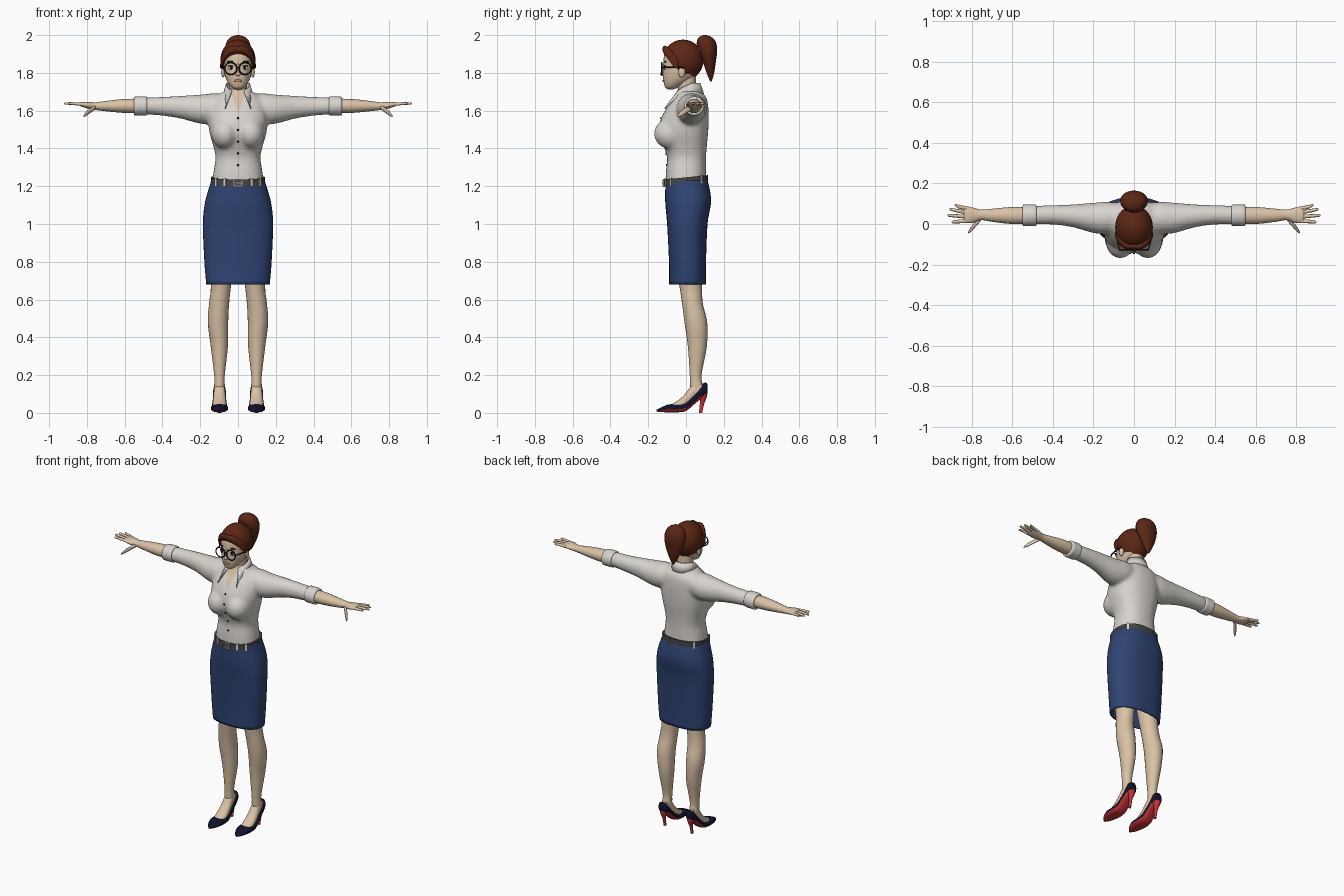
import bpy, bmesh
from math import cos, sin, pi, radians, copysign
from mathutils import Matrix, Vector

cube = bpy.data.objects.get("Cube")
if cube:
    bpy.data.objects.remove(cube, do_unlink=True)

SIDES = ((1, "left_"), (-1, "right_"))


def material(name, *rgb):
    mat = bpy.data.materials.new(name)
    mat.use_nodes = True
    mat.diffuse_color = (*rgb, 1)
    mat.node_tree.nodes["Principled BSDF"].inputs["Base Color"].default_value = (*rgb, 1)
    return mat


skin = material("skin", .70, .54, .38)
white = material("shirt white", .68, .65, .61)
blue = material("skirt blue", .028, .058, .17)
brown = material("hair brown", .105, .02, .007)
navy = material("shoe navy", .005, .006, .025)
red = material("sole red", .6, .035, .04)
grey = material("belt grey", .065, .06, .058)
black = material("black", .008, .008, .01)
rose = material("lip rose", .5, .26, .19)
silver = material("buckle silver", .35, .35, .36)


def finish(name, bm, *mats):
    bmesh.ops.recalc_face_normals(bm, faces=bm.faces)
    mesh = bpy.data.meshes.new(name)
    bm.to_mesh(mesh)
    bm.free()
    obj = bpy.data.objects.new(name, mesh)
    bpy.context.collection.objects.link(obj)
    for mat in mats:
        mesh.materials.append(mat)
    return obj


def oval(angle, power):
    c, s = cos(angle), sin(angle)
    return copysign(abs(c) ** (2 / power), c), copysign(abs(s) ** (2 / power), s)


def smooth_rows(rows, steps):
    """Catmull-Rom curve through the cross-sections."""
    rows = [Vector(r) for r in rows]
    pad = [rows[0], *rows, rows[-1]]
    out = []
    for a, b, c, d in zip(pad, pad[1:], pad[2:], pad[3:]):
        for i in range(steps):
            t = i / steps
            out.append((2 * b + (c - a) * t + (2 * a - 5 * b + 4 * c - d) * t * t
                        + (3 * b - a - 3 * c + d) * t ** 3) / 2)
    return out + [rows[-1]]


def add_loft(bm, axis, rows, side=1, n=24, power=2, steps=4, caps=True):
    """Rows hold: place on axis, two centre values, two half widths."""
    rings = []
    for t, cu, cv, ru, rv in smooth_rows(rows, steps):
        ring = []
        for i in range(n):
            c, s = oval(2 * pi * i / n, power)
            p = [cu + ru * c, cv + rv * s]
            p.insert("xyz".index(axis), t)
            ring.append(bm.verts.new((p[0] * side, p[1], p[2])))
        rings.append(ring)
    for a, b in zip(rings, rings[1:]):
        for i in range(n):
            bm.faces.new((a[i], a[i - 1], b[i - 1], b[i]))
    if caps:
        bm.faces.new(rings[0])
        bm.faces.new(rings[-1])


def loft(name, mat, axis, rows, **options):
    bm = bmesh.new()
    add_loft(bm, axis, rows, **options)
    return finish(name, bm, mat)


def add_ball(bm, loc, radii, n=24):
    bmesh.ops.create_uvsphere(bm, u_segments=n, v_segments=n * 2 // 3, radius=1,
                              matrix=Matrix.Translation(loc) @ Matrix.Diagonal((*radii, 1)))


def ball(name, mat, loc, radii, n=16):
    bm = bmesh.new()
    add_ball(bm, loc, radii, n)
    return finish(name, bm, mat)


def box(name, mat, loc, size, turn=0):
    bm = bmesh.new()
    bmesh.ops.create_cube(bm, size=1, matrix=Matrix.Translation(loc)
                          @ Matrix.Rotation(turn, 4, "Z") @ Matrix.Diagonal((*size, 1)))
    return finish(name, bm, mat)


def ring(name, mat, loc, radius, thick, tilt):
    bpy.ops.mesh.primitive_torus_add(major_radius=radius, minor_radius=thick, location=loc,
                                     rotation=(tilt, 0, 0), major_segments=28, minor_segments=8)
    obj = bpy.context.object
    obj.name = name
    obj.data.materials.append(mat)


def front_y(obj, x, z):
    hit, point, _, _ = obj.ray_cast((x, -1, z), (0, 1, 0))
    return point.y if hit else 0


# Shirt: body, bust and sleeves fused into one smooth skin
bm = bmesh.new()
add_loft(bm, "z", [(1.21, 0, 0, .137, .109), (1.28, 0, 0, .129, .106), (1.35, 0, .003, .119, .103),
                   (1.41, 0, -.004, .13, .114), (1.48, 0, -.013, .15, .13),
                   (1.55, 0, -.008, .157, .128), (1.62, 0, .009, .15, .109),
                   (1.67, 0, .022, .125, .085), (1.705, 0, .014, .07, .06),
                   (1.72, 0, .01, .05, .05)], n=40, power=2.3)
for side, _ in SIDES:
    add_ball(bm, (side * .068, -.075, 1.478), (.073, .095, .083))
    add_loft(bm, "x", [(.06, .03, 1.62, .07, .065), (.13, .03, 1.612, .08, .08),
                       (.2, .03, 1.608, .075, .077), (.3, .04, 1.618, .057, .061),
                       (.4, .045, 1.623, .048, .05), (.5, .043, 1.625, .046, .045)], side=side)
shirt = finish("shirt", bm, white, skin)
fuse = shirt.modifiers.new("fuse", "REMESH")
fuse.mode, fuse.voxel_size = "VOXEL", .01
soften = shirt.modifiers.new("soften", "SMOOTH")
soften.factor, soften.iterations = .5, 8
graph = bpy.context.evaluated_depsgraph_get()
bm = bmesh.new()
bm.from_object(shirt, graph)
shirt.modifiers.clear()

# Open neckline cut as a V
for side, _ in SIDES:
    faces = [f for f in bm.faces if f.calc_center_median().y < 0 and f.calc_center_median().z > 1.55]
    geom = list({v for f in faces for v in f.verts}) + list({e for f in faces for e in f.edges}) + faces
    bmesh.ops.bisect_plane(bm, geom=geom, plane_co=(0, 0, 1.58), plane_no=(side, 0, -.33))
for f in bm.faces:
    c = f.calc_center_median()
    f.material_index = int(c.y < 0 and abs(c.x) < .33 * (c.z - 1.58))
bm.to_mesh(shirt.data)
bm.free()
bpy.context.view_layer.update()
for i in range(5):
    z = 1.56 - i * .062
    ball("button", black, (0, front_y(shirt, 0, z), z), (.006, .005, .006), 10)

# Collar with pointed front ends
bm = bmesh.new()
pairs = []
for i in range(33):
    a = radians(-150 + 300 * i / 32)
    f = max(0, (abs(a) - 1.3) / (radians(150) - 1.3))
    top = Vector((.061 * sin(a), .012 + .061 * cos(a), 1.745 - .04 * f))
    low = Vector((.076 * sin(a), .014 + .078 * cos(a), 1.688))
    low = low.lerp(Vector((copysign(.068, a), -.112, 1.61)), f * f)
    pairs.append((bm.verts.new(top), bm.verts.new(low)))
for a, b in zip(pairs, pairs[1:]):
    bm.faces.new((a[0], a[1], b[1], b[0]))
solid = finish("collar", bm, white).modifiers.new("cloth", "SOLIDIFY")
solid.thickness, solid.offset = .008, 0

# Skirt and belt
skirt = loft("skirt", blue, "z", [
    (.68, 0, .008, .168, .097), (.8, 0, .008, .178, .098), (1, 0, .007, .186, .107),
    (1.1, 0, .011, .177, .12), (1.16, 0, .01, .163, .12), (1.235, 0, .002, .14, .111)],
    n=48, power=2.4, caps=False)
solid = skirt.modifiers.new("cloth", "SOLIDIFY")
solid.thickness, solid.offset = .008, -1
belt = loft("belt", grey, "z", [(z, 0, 0, .142, .116) for z in (1.212, 1.247)], n=48, power=2.4, steps=1)
for v in belt.data.vertices:
    v.co.z += .1 * v.co.y
for angle in (40, 140, 220, 245, 295, 320):
    c, s = oval(radians(angle), 2.4)
    box("belt_loop", white, (.143 * c, .117 * s, 1.23 + .011 * s), (.006, .012, .044), radians(angle))
box("buckle", silver, (0, -.118, 1.218), (.05, .008, .042))
box("buckle_inner", grey, (0, -.121, 1.218), (.036, .006, .028))
box("buckle_pin", silver, (.004, -.124, 1.218), (.03, .005, .005))

for side, tag in SIDES:
    # Rolled cuff, forearm and hand
    loft(tag + "cuff", white, "x", [(.482, .043, 1.625, .042, .042), (.485, .043, 1.625, .052, .05),
                                    (.515, .043, 1.625, .053, .051), (.547, .043, 1.624, .052, .049),
                                    (.551, .043, 1.624, .035, .035)], side=side, steps=3)
    bm = bmesh.new()
    add_loft(bm, "x", [(.5, .043, 1.625, .04, .038), (.6, .042, 1.625, .042, .037),
                       (.7, .043, 1.624, .032, .027), (.755, .045, 1.624, .026, .02),
                       (.795, .043, 1.629, .038, .018), (.83, .045, 1.634, .039, .012),
                       (.84, .045, 1.635, .03, .006)], side=side)
    for base, tip, reach in ((.076, .094, .885), (.056, .072, .91), (.035, .043, .92), (.015, .01, .9)):
        mid = (base + tip) / 2
        add_loft(bm, "x", [(.815, base, 1.632, .01, .009), (.865, mid, 1.637, .009, .008),
                           (reach - .006, tip, 1.638, .007, .006), (reach, tip, 1.638, .002, .002)],
                 side=side, n=10, steps=2)
    add_loft(bm, "x", [(.755, .028, 1.618, .012, .012), (.78, .002, 1.602, .014, .013),
                       (.805, -.027, 1.582, .012, .011), (.818, -.042, 1.57, .004, .004)],
             side=side, n=12)
    finish(tag + "forearm_and_hand", bm, skin)

    # Leg and foot
    bm = bmesh.new()
    add_loft(bm, "z", [(.85, .088, .01, .075, .075), (.68, .09, .024, .054, .06),
                       (.58, .1, .034, .053, .055), (.48, .106, .052, .054, .06),
                       (.35, .099, .06, .045, .05), (.2, .098, .051, .028, .031),
                       (.14, .098, .056, .028, .035), (.09, .098, .062, .024, .03)], side=side)
    add_loft(bm, "y", [(-.085, .098, .025, .028, .015), (-.04, .098, .042, .036, .026),
                       (0, .098, .068, .034, .038), (.04, .098, .11, .03, .05),
                       (.085, .098, .13, .025, .035)], side=side)
    finish(tag + "leg", bm, skin)

    # High heeled shoe with a coloured sole
    shoe = loft(tag + "shoe", navy, "y", [
        (-.156, .098, .012, .007, .005), (-.13, .098, .017, .028, .013), (-.09, .098, .024, .043, .021),
        (-.045, .098, .025, .046, .022), (0, .098, .034, .041, .024), (.05, .098, .078, .035, .027),
        (.09, .098, .118, .033, .036), (.108, .098, .128, .025, .031), (.115, .098, .13, .01, .018)],
        side=side, n=28, power=2.3)
    shoe.data.materials.append(red)
    for f in shoe.data.polygons:
        f.material_index = int(f.normal.z < -.45)
    loft(tag + "heel", red, "z", [(0, .098, .077, .008, .009), (.05, .098, .085, .01, .012),
                                  (.085, .098, .093, .02, .018), (.11, .098, .094, .025, .02)],
         side=side, n=14)

# Neck and head
loft("neck", skin, "z", [(1.64, 0, .014, .05, .05), (1.7, 0, .008, .048, .05),
                         (1.74, 0, .004, .047, .05), (1.79, 0, 0, .05, .053)])
head = loft("head", skin, "z", [
    (1.713, 0, -.08, .014, .014), (1.722, 0, -.076, .032, .033), (1.74, 0, -.064, .048, .052),
    (1.765, 0, -.046, .062, .074), (1.8, 0, -.03, .073, .092), (1.85, 0, -.02, .079, .1),
    (1.9, 0, -.015, .078, .098), (1.94, 0, -.01, .055, .068), (1.96, 0, -.01, .02, .025)], n=32, power=2.2)
bpy.context.view_layer.update()
ball("nose_bridge", skin, (0, -.116, 1.818), (.009, .012, .034))
ball("nose_tip", skin, (0, -.123, 1.794), (.013, .014, .011))
ball("lips", rose, (0, front_y(head, 0, 1.758), 1.758), (.022, .005, .007))

for side, tag in SIDES:
    # Face details and spectacles
    x = side * .036
    y = front_y(head, x, 1.825)
    ball(tag + "eye", white, (x, y, 1.826), (.017, .004, .009))
    ball(tag + "iris", black, (x, y - .003, 1.826), (.008, .003, .008))
    ball(tag + "lash", black, (x, y - .001, 1.836), (.019, .005, .003))
    ball(tag + "brow", black, (x, front_y(head, x, 1.86), 1.859), (.024, .005, .005))
    ball(tag + "ear", skin, (side * .079, -.022, 1.805), (.01, .018, .03))
    ring(tag + "lens_rim", black, (side * .038, -.128, 1.823), .032, .0035, pi / 2)
    loft(tag + "temple_bar", black, "y", [(-.128, .07, 1.83, .003, .004), (-.07, .085, 1.83, .003, .004),
                                         (-.01, .089, 1.828, .003, .004)], side=side, n=8)
    # Swept front lock
    loft(tag + "front_lock", brown, "x", [
        (-.01, -.111, 1.925, .01, .014), (.035, -.11, 1.922, .015, .021), (.07, -.085, 1.895, .018, .024),
        (.087, -.06, 1.86, .018, .026), (.094, -.05, 1.835, .006, .012)], side=side, n=16)
loft("spectacle_bridge", black, "x", [(x, -.13, 1.828, .003, .003) for x in (-.008, .008)], n=8, steps=1)

# Hair cap trimmed at the hairline
bm = bmesh.new()
add_ball(bm, (0, -.016, 1.867), (.093, .108, .109), 36)
bmesh.ops.bisect_plane(bm, geom=bm.verts[:] + bm.edges[:] + bm.faces[:], clear_inner=True,
                       plane_co=(0, -.11, 1.893), plane_no=(0, .118, .11))
solid = finish("hair_cap", bm, brown).modifiers.new("thickness", "SOLIDIFY")
solid.thickness, solid.offset = .008, -1

# Ponytail and tie
loft("ponytail", brown, "z", [
    (1.755, 0, .132, .005, .004), (1.8, 0, .129, .03, .02), (1.86, 0, .123, .056, .035),
    (1.92, 0, .114, .069, .051), (1.965, 0, .107, .06, .05), (1.99, 0, .102, .037, .032),
    (2, 0, .1, .008, .008)])
ring("hair_tie", grey, (0, .074, 1.93), .036, .009, radians(65))

bpy.ops.object.select_all(action="DESELECT")
for obj in bpy.context.scene.objects:
    if obj.type == "MESH":
        obj.select_set(True)
        bpy.context.view_layer.objects.active = obj
bpy.ops.object.shade_smooth_by_angle(angle=radians(50))
